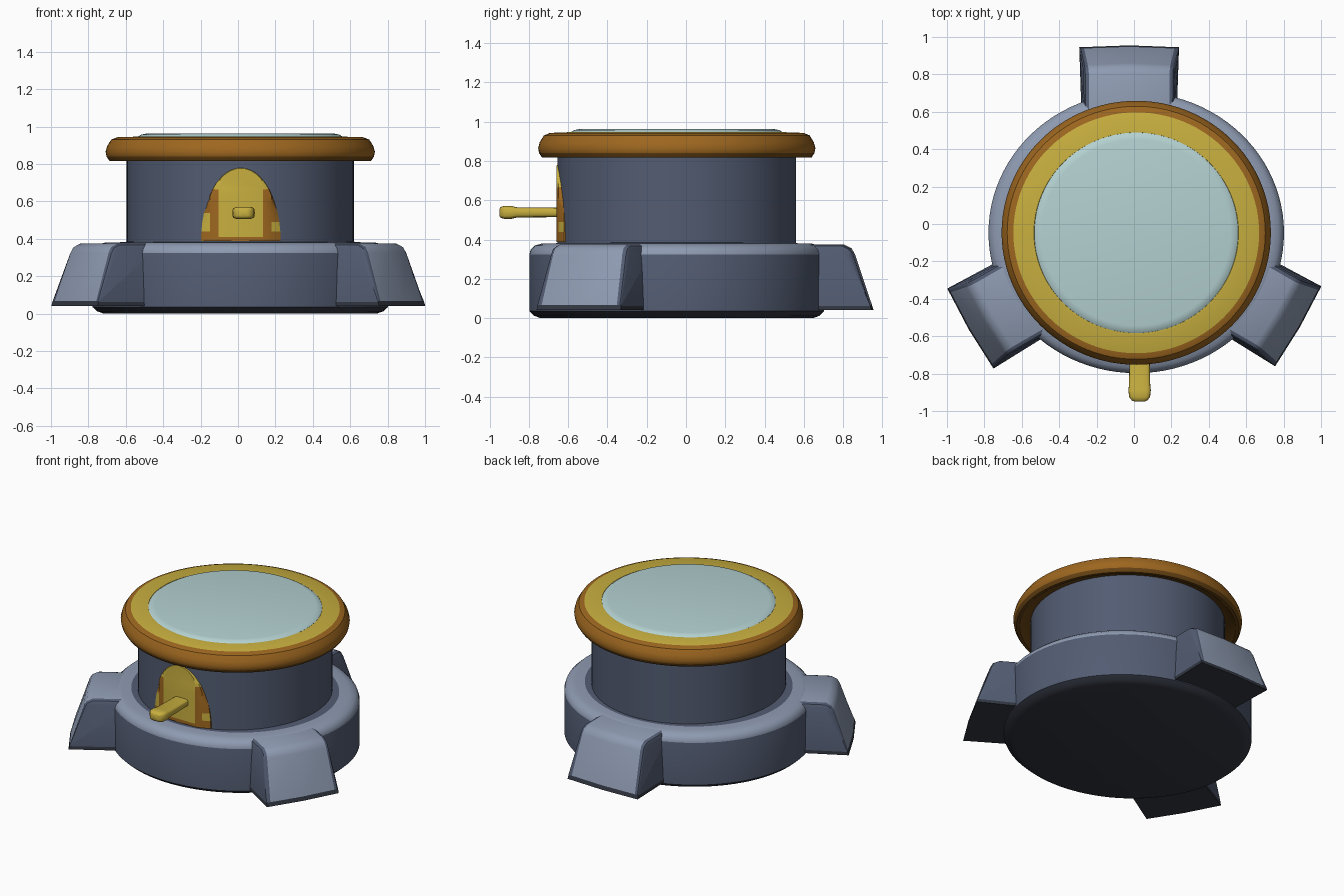
import bpy, bmesh, math

if "Cube" in bpy.data.objects:
    bpy.data.objects.remove(bpy.data.objects["Cube"])

CX, CY = 0.012, -0.047          # axis of the round parts


def mat(name, r, g, b):
    m = bpy.data.materials.new(name)
    m.diffuse_color = (r, g, b, 1)
    m.use_nodes = True
    m.node_tree.nodes["Principled BSDF"].inputs["Base Color"].default_value = m.diffuse_color
    return m


SLATE = mat("slate", 0.085, 0.107, 0.168)
LIGHT = mat("light slate", 0.27, 0.325, 0.44)
DARK = mat("dark slate", 0.032, 0.038, 0.053)
YELLOW = mat("yellow", 0.58, 0.43, 0.05)
ORANGE = mat("orange", 0.34, 0.135, 0.014)
BROWN = mat("brown", 0.14, 0.058, 0.007)
GLASS = mat("pale glass", 0.46, 0.64, 0.64)


def finish(bm, name, mats, angle=35):
    bmesh.ops.recalc_face_normals(bm, faces=bm.faces[:])
    me = bpy.data.meshes.new(name)
    bm.to_mesh(me)
    bm.free()
    ob = bpy.data.objects.new(name, me)
    bpy.context.collection.objects.link(ob)
    for m in mats:
        me.materials.append(m)
    bpy.ops.object.select_all(action='DESELECT')
    ob.select_set(True)
    bpy.context.view_layer.objects.active = ob
    bpy.ops.object.shade_smooth_by_angle(angle=math.radians(angle))
    return ob


def lathe(name, profile, mats, sy=1.0, n=96):
    """Revolve (radius, z, material of the band above the point); caps both ends."""
    bm = bmesh.new()
    rings = []
    for r, z, _ in profile:
        rings.append([bm.verts.new((CX + r * math.cos(a), CY + sy * r * math.sin(a), z))
                      for a in (2 * math.pi * i / n for i in range(n))])
    for k in range(len(rings) - 1):
        for i in range(n):
            j = (i + 1) % n
            f = bm.faces.new((rings[k][i], rings[k][j], rings[k + 1][j], rings[k + 1][i]))
            f.material_index = profile[k][2]
    bm.faces.new(rings[0]).material_index = profile[0][2]
    bm.faces.new(rings[-1]).material_index = profile[-1][2]
    return finish(bm, name, mats)


# Base drum: dark underside, slate wall, light rounded shoulder
lathe("base", [(0.73, 0.0, 2), (0.765, 0.012, 2), (0.79, 0.035, 0), (0.79, 0.325, 1),
               (0.782, 0.35, 1), (0.76, 0.37, 1), (0.72, 0.38, 1), (0.66, 0.38, 0),
               (0.60, 0.385, 0)], [SLATE, LIGHT, DARK], sy=0.95)

# Upper drum
lathe("body", [(0.607, 0.36, 0), (0.607, 0.86, 0)], [SLATE])

# Rim ring: brown underside, orange side, yellow top
lathe("rim", [(0.59, 0.85, 2), (0.655, 0.835, 2), (0.68, 0.817, 2), (0.70, 0.817, 2),
              (0.715, 0.84, 1), (0.72, 0.865, 1), (0.712, 0.895, 1), (0.69, 0.93, 1),
              (0.657, 0.943, 0), (0.575, 0.945, 0), (0.56, 0.948, 0), (0.547, 0.948, 0),
              (0.54, 0.935, 0)], [YELLOW, ORANGE, BROWN], sy=0.98)

# Glass lens
lathe("lens", [(0.545, 0.92, 0), (0.545, 0.947, 0), (0.53, 0.957, 0), (0.505, 0.962, 0)],
      [GLASS], sy=0.985)


# Three feet: wedge profile (radius, z, half width, material of the next strip)
def foot(name, angle, scale_w=1.0, shift=0.0, reach=0.0):
    prof = [(0.62, 0.04, 0.235, 2), (1.0, 0.04, 0.247, 2), (0.992, 0.066, 0.246, 1),
            (0.905, 0.325, 0.228, 1), (0.888, 0.355, 0.225, 1), (0.85, 0.374, 0.222, 1),
            (0.62, 0.376, 0.222, 0)]
    bm = bmesh.new()
    c, s = math.cos(angle), math.sin(angle)

    def place(r, t, z):
        t = t * scale_w + shift
        r += reach
        return bm.verts.new((CX + r * c - t * s, CY + r * s + t * c, z))

    left = [place(r, -w, z) for r, z, w, _ in prof]
    mid = [place(r + (0.01 if r > 0.7 else 0), 0, z) for r, z, w, _ in prof]
    right = [place(r, w, z) for r, z, w, _ in prof]
    n = len(prof)
    for k in range(n):
        j = (k + 1) % n
        for a, b in ((left, mid), (mid, right)):
            bm.faces.new((a[k], a[j], b[j], b[k])).material_index = prof[k][3]
    bm.faces.new(left).material_index = 0
    bm.faces.new(right).material_index = 0
    # round the upper side edges
    edges = [bm.edges.get((side[k], side[k + 1])) for side in (left, right)
             for k in range(2, n - 1)]
    bmesh.ops.bevel(bm, geom=edges, offset=0.025, segments=2, profile=0.5,
                    affect='EDGES', material=0)
    # dark lower lip on the side walls
    bmesh.ops.bisect_plane(bm, geom=bm.verts[:] + bm.edges[:] + bm.faces[:],
                           plane_co=(0, 0, 0.062), plane_no=(0, 0, 1))
    for f in bm.faces:
        if f.calc_center_median().z < 0.06:
            f.material_index = 2
    finish(bm, name, [SLATE, LIGHT, DARK], 40)


foot("rear_foot", math.radians(90), 1.08, 0.038, -0.008)
foot("left_foot", math.radians(210), 1.0, 0.0, 0.024)
foot("right_foot", math.radians(330))


# Arched lever plate: half-ellipse outline, clamped narrower toward the front
def arch(bm, clamp, y, grow=1.0, n=24):
    pts = []
    for i in range(n + 1):
        a = math.pi * i / n
        x = max(-clamp, min(clamp, 0.213 * grow * math.cos(a)))
        pts.append(bm.verts.new((0.015 + x, y, 0.388 + 0.395 * grow * math.sin(a))))
    return pts


bm = bmesh.new()
loops = [arch(bm, 1, -0.59), arch(bm, 1, -0.622), arch(bm, 0.165, -0.648, 0.995),
         arch(bm, 0.12, -0.66, 0.985)]
for k, (a, b) in enumerate(zip(loops, loops[1:])):
    for i in range(len(a)):
        j = (i + 1) % len(a)
        f = bm.faces.new((a[i], a[j], b[j], b[i]))
        high = f.calc_center_median().z > 0.66
        corner = k == 1 and i in (1, 21, 22)      # yellow patches low on the sides
        f.material_index = 0 if (k > 0 and high) or corner else 1
bm.faces.new(loops[0]).material_index = 1
bm.faces.new(loops[-1]).material_index = 0
# orange sill along the bottom of the plate
bmesh.ops.bisect_plane(bm, geom=bm.verts[:] + bm.edges[:] + bm.faces[:],
                       plane_co=(0, 0, 0.41), plane_no=(0, 0, 1))
for f in bm.faces:
    if f.calc_center_median().z < 0.41:
        f.material_index = 1
finish(bm, "lever_plate", [YELLOW, ORANGE], 40)

# Lever: rounded bar with a slightly thicker tip (y, half width, half height)
bm = bmesh.new()
rings = []
for y, w, h in [(-0.64, 0.052, 0.024), (-0.86, 0.057, 0.026), (-0.89, 0.06, 0.033),
                (-0.925, 0.056, 0.033), (-0.943, 0.042, 0.028), (-0.95, 0.025, 0.018)]:
    ring = []
    for i in range(20):
        a = 2 * math.pi * i / 20
        ca, sa = math.cos(a), math.sin(a)
        ring.append(bm.verts.new((0.03 + w * math.copysign(abs(ca) ** 0.5, ca), y,
                                  0.538 + h * math.copysign(abs(sa) ** 0.5, sa))))
    rings.append(ring)
for a, b in zip(rings, rings[1:]):
    for i in range(20):
        j = (i + 1) % 20
        bm.faces.new((a[i], a[j], b[j], b[i]))
bm.faces.new(rings[0])
bm.faces.new(rings[-1])
finish(bm, "lever", [YELLOW], 50)
